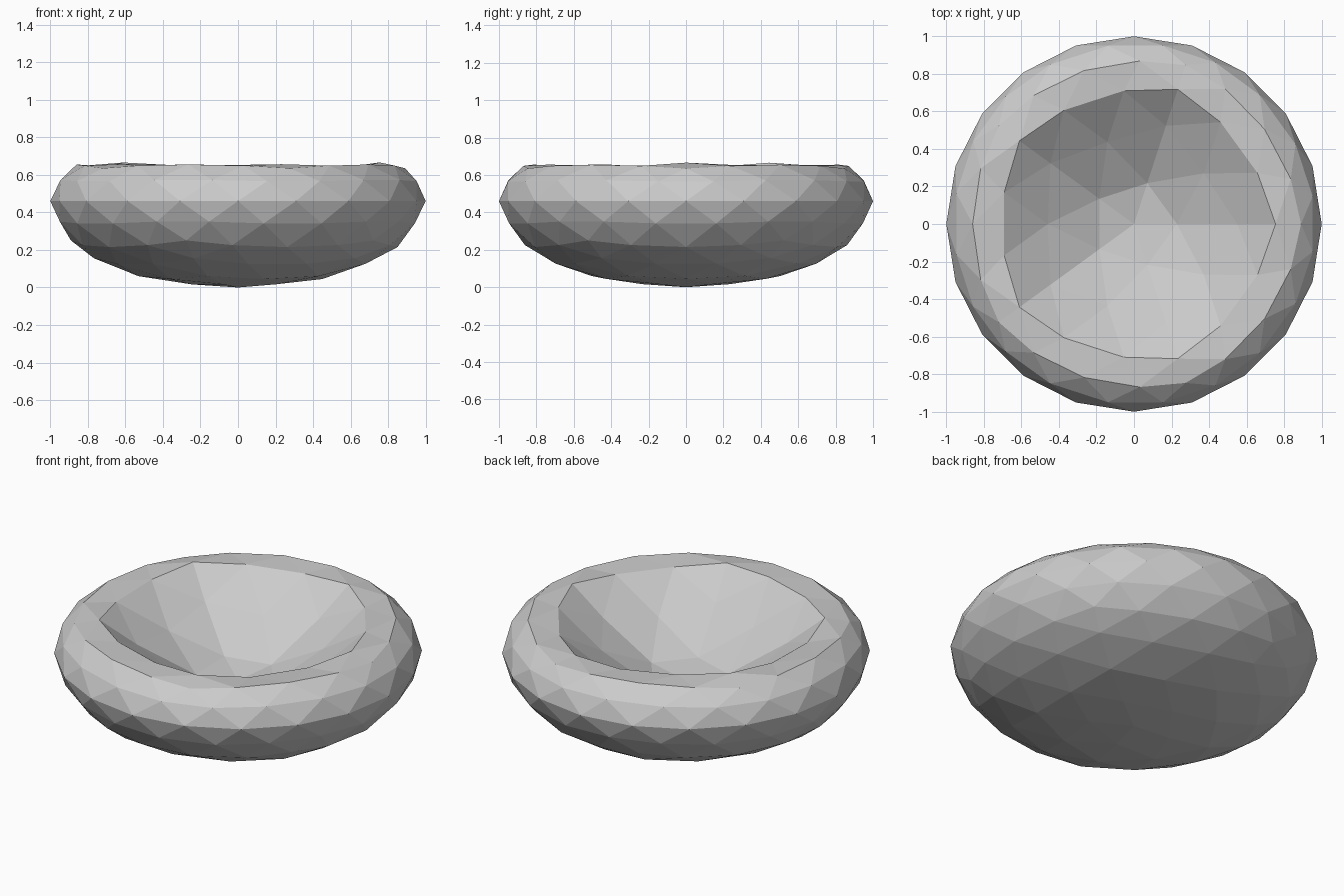
import bpy, math

if "Cube" in bpy.data.objects:
    bpy.data.objects.remove(bpy.data.objects["Cube"])

# Profile of the hollowed bowl: (polar angle from top, radius, height)
PROFILE = [
    (0, 0.00, 0.28), (15.9, 0.25, 0.33), (26.6, 0.46, 0.47), (31.7, 0.55, 0.51),
    (42, 0.70, 0.64), (47.6, 0.74, 0.66), (58.3, 0.86, 0.655),
    (63.4, 0.89, 0.635), (72, 0.955, 0.58), (77, 0.967, 0.56), (90, 1.00, 0.46),
    (103, 0.965, 0.36), (108, 0.95, 0.33), (116.6, 0.89, 0.25),
    (121.7, 0.85, 0.215), (132, 0.76, 0.15), (148.3, 0.53, 0.06),
    (153.4, 0.45, 0.045), (164, 0.27, 0.018), (180, 0.00, 0.00),
]


def profile_at(angle):
    for (a0, r0, z0), (a1, r1, z1) in zip(PROFILE, PROFILE[1:]):
        if angle <= a1:
            t = (angle - a0) / (a1 - a0)
            return r0 + (r1 - r0) * t, z0 + (z1 - z0) * t
    return 0.0, 0.0


# Low-poly ball whose upper cap is pushed in to form a thick-rimmed bowl
bpy.ops.mesh.primitive_ico_sphere_add(subdivisions=3, radius=1)
bowl = bpy.context.object
bowl.name = "bowl"
for v in bowl.data.vertices:
    polar = math.degrees(math.acos(max(-1, min(1, v.co.normalized().z))))
    turn = math.atan2(v.co.y, v.co.x)
    r, z = profile_at(polar)
    # slight hand-shaped unevenness around the inner wall
    if polar < 56:
        z += 0.008 * math.sin(3 * turn + 1)
    v.co = (r * math.cos(turn), r * math.sin(turn), z)
bowl.data.update()
bpy.ops.object.shade_flat()
